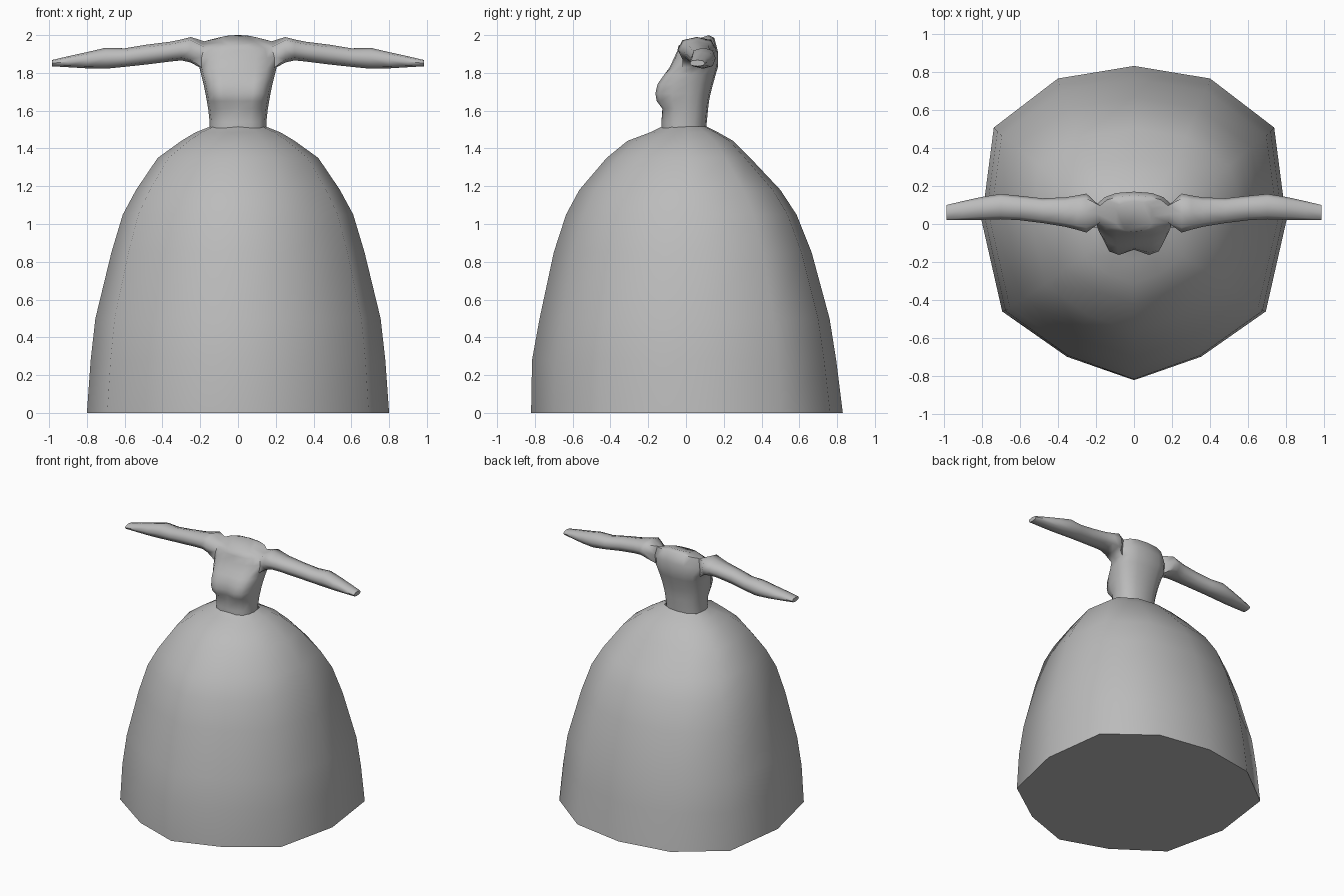
import bpy, bmesh, math

cube = bpy.data.objects.get("Cube")
if cube:
    bpy.data.objects.remove(cube)

grey = bpy.data.materials.new("plain grey")
grey.use_nodes = True
colour = (0.5, 0.5, 0.5, 1)
grey.diffuse_color = colour
grey.node_tree.nodes["Principled BSDF"].inputs["Base Color"].default_value = colour


def bridge(bm, a, b):
    """Join two vertex loops of equal length with quads."""
    n = len(a)
    return [bm.faces.new((a[i], a[(i + 1) % n], b[(i + 1) % n], b[i])) for i in range(n)]


def finish(bm, name, angle):
    bmesh.ops.recalc_face_normals(bm, faces=bm.faces)
    mesh = bpy.data.meshes.new(name)
    bm.to_mesh(mesh)
    bm.free()
    mesh.materials.append(grey)
    obj = bpy.data.objects.new(name, mesh)
    bpy.context.collection.objects.link(obj)
    bpy.ops.object.select_all(action='DESELECT')
    obj.select_set(True)
    bpy.context.view_layer.objects.active = obj
    bpy.ops.object.shade_smooth_by_angle(angle=math.radians(angle))
    return obj


# Skirt: a twelve-sided bell, lofted from one outline with a pointed front
half = [(0, -1), (.44, -.85), (.865, -.56), (1, .02), (.92, .61), (.5, .92), (0, 1)]
outline = half + [(-x, y) for x, y in half[-2:0:-1]]
# height, half width, front depth, back depth
skirt_rings = [(0, .80, .82, .83), (.28, .78, .815, .795), (.5, .755, .775, .76),
               (.85, .67, .70, .665), (1.05, .61, .635, .585), (1.18, .54, .565, .50),
               (1.35, .425, .42, .34), (1.44, .30, .31, .25), (1.485, .225, .19, .17),
               (1.515, .15, .13, .11)]
bm = bmesh.new()
loops = [[bm.verts.new((x * w, y * (f if y < 0 else b), z)) for x, y in outline]
         for z, w, f, b in skirt_rings]
for a, b in zip(loops, loops[1:]):
    bridge(bm, a, b)
bm.faces.new(loops[0])
finish(bm, "skirt", 50)

# Upper body: sixteen-sided torso with arms growing out of side openings
N = 16
bust_push = {0: .02, 1: .055, 2: .06, 3: .025}
# half width, front y, back y, front z, back z, bust amount
torso_rings = [(.15, -.13, .105, 1.49, 1.49, 0), (.15, -.13, .11, 1.54, 1.54, 0),
               (.158, -.122, .117, 1.61, 1.61, .15), (.165, -.118, .122, 1.65, 1.65, .8),
               (.172, -.115, .13, 1.69, 1.69, 1), (.182, -.112, .143, 1.74, 1.74, .85),
               (.195, -.105, .157, 1.79, 1.79, .35), (.205, -.088, .17, 1.825, 1.835, .05),
               (.205, -.065, .17, 1.875, 1.91, 0), (.19, -.045, .15, 1.92, 1.985, 0),
               (.10, -.04, .12, 1.945, 2.0, 0)]


def squarish(v, power=.82):
    return math.copysign(abs(v) ** power, v)


bm = bmesh.new()
rings = []
for w, yf, yb, zf, zb, bust in torso_rings:
    loop = []
    for i in range(N):
        t = 2 * math.pi * i / N
        y = (yf + yb) / 2 - squarish(math.cos(t)) * (yb - yf) / 2
        z = zf + (zb - zf) * (y - yf) / (yb - yf)
        y -= bust_push.get(min(i, N - i), 0) * bust
        loop.append(bm.verts.new((squarish(math.sin(t)) * w, y, z)))
    rings.append(loop)

# Torso walls, leaving two-by-two openings for the arms
low, mid, high = 7, 8, 9
for r, (a, b) in enumerate(zip(rings, rings[1:])):
    for i in range(N):
        if r in (low, mid) and i in (3, 4, 11, 12):
            continue
        j = (i + 1) % N
        bm.faces.new((a[i], a[j], b[j], b[i]))
bm.faces.new(rings[0])
bm.faces.new(rings[-1])

# Arms: x, y range, z range
arm_rings = [(.25, -.045, .16, 1.855, 1.99), (.30, -.03, .15, 1.866, 1.977),
             (.36, -.015, .14, 1.86, 1.965), (.48, .005, .135, 1.845, 1.95),
             (.60, .02, .148, 1.832, 1.93), (.70, .025, .158, 1.822, 1.933),
             (.80, .022, .142, 1.824, 1.91), (.90, .02, .12, 1.83, 1.888),
             (.98, .02, .10, 1.835, 1.868)]
section = [(-.75, -.75), (0, -1), (.75, -.75), (1, 0), (.75, .75), (0, 1), (-.75, .75), (-1, 0)]
for side in (1, -1):
    c = [3 * side % N, 4 * side % N, 5 * side % N]
    prev = [rings[low][c[0]], rings[low][c[1]], rings[low][c[2]], rings[mid][c[2]],
            rings[high][c[2]], rings[high][c[1]], rings[high][c[0]], rings[mid][c[0]]]
    for x, y0, y1, z0, z1 in arm_rings:
        loop = [bm.verts.new((side * x, (y0 + y1) / 2 + u * (y1 - y0) / 2,
                              (z0 + z1) / 2 + v * (z1 - z0) / 2)) for u, v in section]
        bridge(bm, prev, loop)
        prev = loop
    # Blunt hand end
    bm.faces.new(prev)
# Centre the rim of the hands on the two-unit span
for v in bm.verts:
    if abs(v.co.x) > .95:
        v.co.x = math.copysign(.985, v.co.x)
finish(bm, "torso_and_arms", 60)
